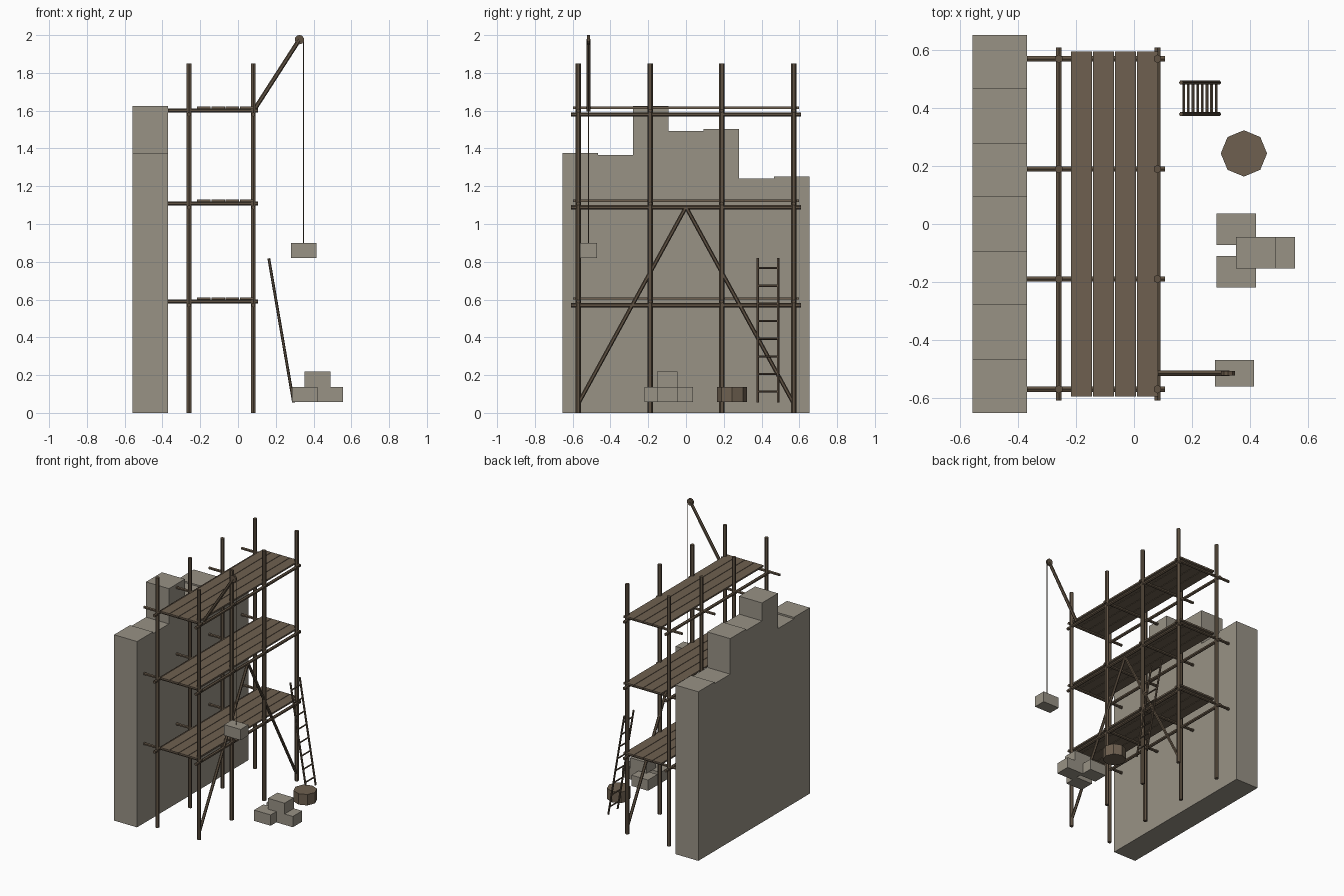
import bpy
import math
from mathutils import Vector

default = bpy.data.objects.get("Cube")
if default:
    bpy.data.objects.remove(default, do_unlink=True)


def material(name, rgb):
    mat = bpy.data.materials.new(name)
    mat.use_nodes = True
    color = (*rgb, 1)
    mat.diffuse_color = color
    mat.node_tree.nodes["Principled BSDF"].inputs["Base Color"].default_value = color
    return mat


STONE = material("stone", (0.314, 0.287, 0.235))
PLANK = material("plank wood", (0.156, 0.117, 0.08))
POLE = material("pole wood", (0.117, 0.085, 0.056))


def box(name, center, size, mat):
    bpy.ops.mesh.primitive_cube_add(size=1, location=center)
    obj = bpy.context.object
    obj.name = name
    obj.scale = size
    obj.data.materials.append(mat)
    return obj


def rod(name, start, end, radius, mat=POLE, sides=6):
    start, end = Vector(start), Vector(end)
    axis = end - start
    bpy.ops.mesh.primitive_cylinder_add(vertices=sides, radius=radius, depth=axis.length,
                                        location=(start + end) / 2)
    obj = bpy.context.object
    obj.name = name
    obj.rotation_euler = axis.to_track_quat("Z", "Y").to_euler()
    obj.data.materials.append(mat)
    return obj


# Stepped stone wall
COLUMN = 0.1865
for i, height in enumerate((1.376, 1.364, 1.625, 1.492, 1.503, 1.24, 1.252)):
    box("wall_column", (-0.464, (i - 3) * COLUMN, height / 2), (0.188, COLUMN, height), STONE)

# Upright posts
ROWS = (-0.571, -0.19, 0.19, 0.571)
POSTS_X = (-0.26, 0.081)
for x in POSTS_X:
    for y in ROWS:
        rod("post", (x, y, 0), (x, y, 1.85), 0.0145)

# Three working levels: ledgers, cross poles and planks
for z in (0.59, 1.108, 1.6):
    for x in POSTS_X:
        rod("ledger", (x, -0.61, z - 0.02), (x, 0.61, z - 0.02), 0.0115)
    for y in ROWS:
        rod("cross_pole", (-0.37, y, z), (0.107, y, z), 0.0105)
    for i in range(4):
        box("plank", (-0.181 + i * 0.0758, 0, z + 0.015), (0.072, 1.194, 0.012), PLANK)

# Diagonal braces
for side in (-1, 1):
    rod("brace", (0.081, side * 0.567, 0.055), (0.081, 0, 1.09), 0.0105)

# Ladder
FOOT, HEAD = Vector((0.294, 0, 0.055)), Vector((0.163, 0, 0.818))
LADDER_Y = (0.38, 0.489)
for y in LADDER_Y:
    offset = Vector((0, y, 0))
    rod("ladder_rail", FOOT + offset, HEAD + offset, 0.0075)
for i in range(8):
    p = FOOT.lerp(HEAD, 0.075 + i * 0.1225)
    rod("ladder_rung", (p.x, LADDER_Y[0], p.z), (p.x, LADDER_Y[1], p.z), 0.0055)

# Hoist with pulley, rope and hanging load
HOIST_Y = -0.516
rod("hoist_arm", (0.083, HOIST_Y, 1.6), (0.325, HOIST_Y, 1.976), 0.0115)
rod("hoist_pulley", (0.325, HOIST_Y - 0.008, 1.976), (0.325, HOIST_Y + 0.008, 1.976),
    0.025, POLE, 10)
rod("hoist_rope", (0.347, HOIST_Y, 0.89), (0.347, HOIST_Y, 1.976), 0.003)
box("hoist_load", (0.347, HOIST_Y, 0.86), (0.135, 0.092, 0.08), STONE)

# Stacked stone blocks
for center in ((0.353, -0.018, 0.098), (0.353, -0.165, 0.098),
               (0.489, -0.099, 0.098), (0.421, -0.099, 0.178)):
    box("stone_block", center, (0.136, 0.109, 0.08), STONE)

# Mortar tub
rod("mortar_tub", (0.38, 0.244, 0.057), (0.38, 0.244, 0.138), 0.08, PLANK, 8)
